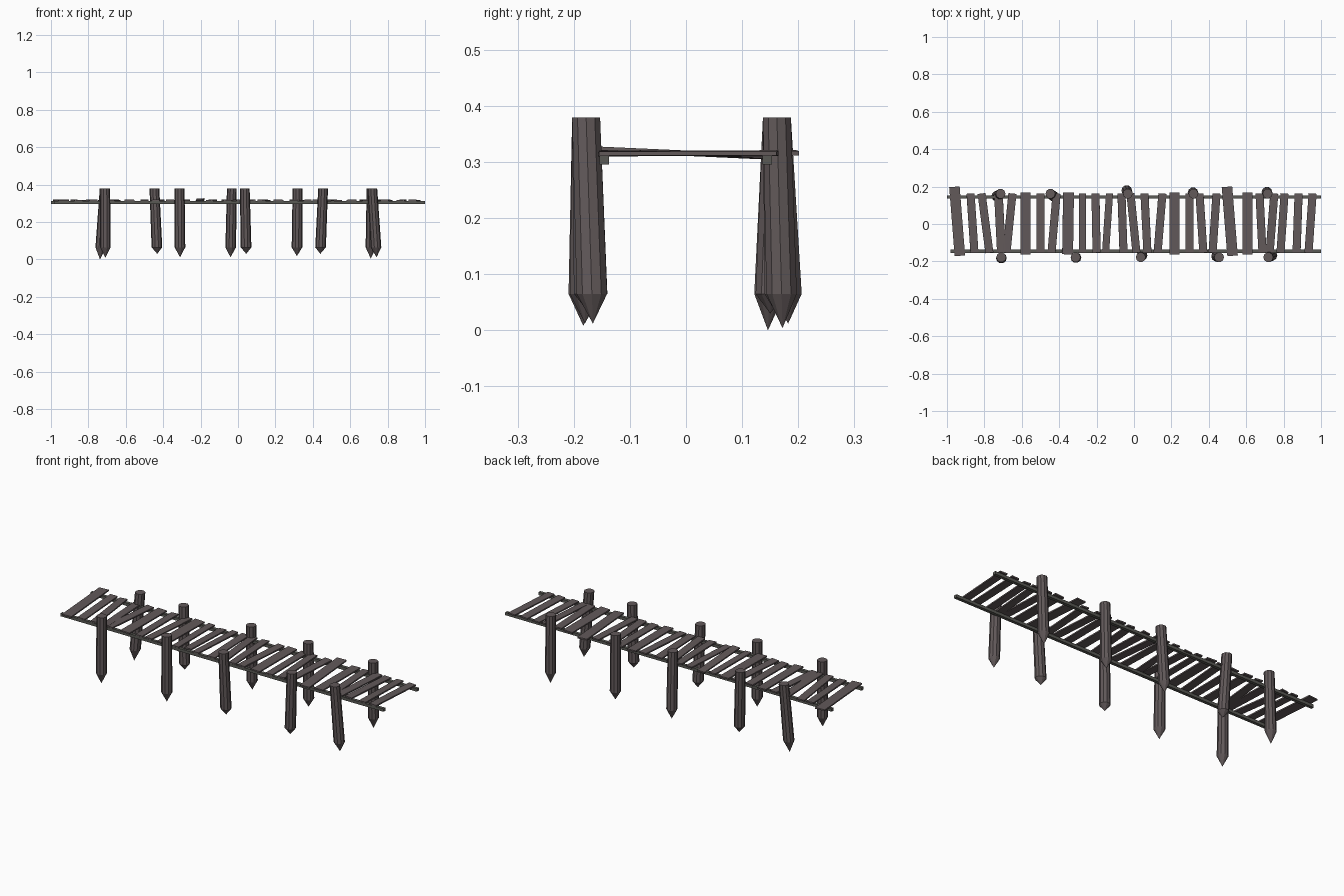
import bpy, bmesh, math
from mathutils import Vector, Matrix

if "Cube" in bpy.data.objects:
    bpy.data.objects.remove(bpy.data.objects["Cube"])


def material(name, rgb):
    m = bpy.data.materials.new(name)
    m.diffuse_color = (*rgb, 1)
    m.use_nodes = True
    m.node_tree.nodes["Principled BSDF"].inputs["Base Color"].default_value = m.diffuse_color
    return m


WOOD = material("weathered wood", (0.122, 0.100, 0.102))
RAIL = material("grey beam wood", (0.102, 0.102, 0.090))


def finish(bm, name, mat):
    bmesh.ops.recalc_face_normals(bm, faces=bm.faces)
    me = bpy.data.meshes.new(name)
    bm.to_mesh(me)
    bm.free()
    me.materials.append(mat)
    ob = bpy.data.objects.new(name, me)
    bpy.context.collection.objects.link(ob)


def box(name, centre, size, mat, rot=Matrix()):
    bm = bmesh.new()
    bmesh.ops.create_cube(bm, size=1, matrix=Matrix.Translation(centre) @ rot
                          @ Matrix.Diagonal((*size, 1)))
    finish(bm, name, mat)


def pile(name, top, tip, sides=10):
    """Leaning round post with a sharpened lower end."""
    bm = bmesh.new()
    top, tip = Vector(top), Vector(tip)
    foot = tip.lerp(top, (0.065 - tip.z) / (top.z - tip.z))
    rings = []
    for c, r in ((top, 0.0262), (foot, 0.0285)):
        rings.append([bm.verts.new(c + Vector((r * math.cos(a), r * math.sin(a), 0)))
                      for a in (2 * math.pi * i / sides for i in range(sides))])
    point = bm.verts.new(tip)
    bm.faces.new(rings[0])
    for i in range(sides):
        j = (i + 1) % sides
        bm.faces.new((rings[0][i], rings[0][j], rings[1][j], rings[1][i]))
        bm.faces.new((rings[1][i], rings[1][j], point))
    finish(bm, name, WOOD)


# Long beams under the deck
box("back_beam", (0, 0.145, 0.3035), (2.0, 0.017, 0.016), RAIL)
box("front_beam", (0.01, -0.146, 0.3035), (1.98, 0.017, 0.016), RAIL)

# Piles: top x, tip x, tip y, tip z
back = [(-0.713, -0.738, 0.146, 0.0), (-0.447, -0.432, 0.150, 0.03),
        (-0.033, -0.040, 0.182, 0.012), (0.318, 0.315, 0.168, 0.018),
        (0.714, 0.710, 0.172, 0.004)]
front = [(-0.710, -0.709, -0.183, 0.008), (-0.312, -0.310, -0.180, 0.012),
         (0.036, 0.044, -0.166, 0.03), (0.455, 0.440, -0.172, 0.03),
         (0.718, 0.741, -0.166, 0.012)]
for side, y, rows in (("back", 0.162, back), ("front", -0.178, front)):
    for i, (x0, x1, y1, z1) in enumerate(rows):
        pile(f"{side}_pile_{i + 1}", (x0, y, 0.379), (x1, y1, z1))

# Deck planks: x at back end, x at front end, width
planks = [(-0.960, -0.931, .056), (-0.874, -0.853, .043), (-0.815, -0.773, .043),
          (-0.725, -0.709, .046), (-0.650, -0.682, .043), (-0.580, -0.580, .054),
          (-0.500, -0.500, .043), (-0.414, -0.441, .043), (-0.350, -0.355, .058),
          (-0.275, -0.275, .038), (-0.206, -0.200, .043), (-0.131, -0.152, .038),
          (-0.067, -0.056, .043), (-0.019, 0.013, .043), (0.056, 0.072, .043),
          (0.152, 0.126, .043), (0.217, 0.217, .054), (0.297, 0.297, .043),
          (0.350, 0.371, .043), (0.441, 0.420, .043), (0.497, 0.527, .056),
          (0.607, 0.607, .054), (0.671, 0.687, .043), (0.750, 0.725, .043),
          (0.805, 0.783, .043), (0.880, 0.869, .043), (0.955, 0.933, .043)]
for i, (xb, xf, w) in enumerate(planks):
    big = i in (0, 20)                       # the two long overhanging planks
    yb, yf = (0.199, -0.170) if big else (0.163, -0.154)
    if w > 0.053 and not big:
        yb, yf = 0.168, -0.162
    yaw = math.atan2(xf - xb, yb - yf)
    pitch = -0.045 if i == 10 else 0.006 * math.sin(i * 2.3)
    roll = 0.05 * math.sin(i * 1.7)
    rot = (Matrix.Rotation(yaw, 4, 'Z') @ Matrix.Rotation(pitch, 4, 'X')
           @ Matrix.Rotation(roll, 4, 'Y'))
    box(f"deck_plank_{i + 1}", ((xb + xf) / 2, (yb + yf) / 2, 0.3155),
        (w, math.hypot(yb - yf, xf - xb), 0.0075), WOOD, rot)
